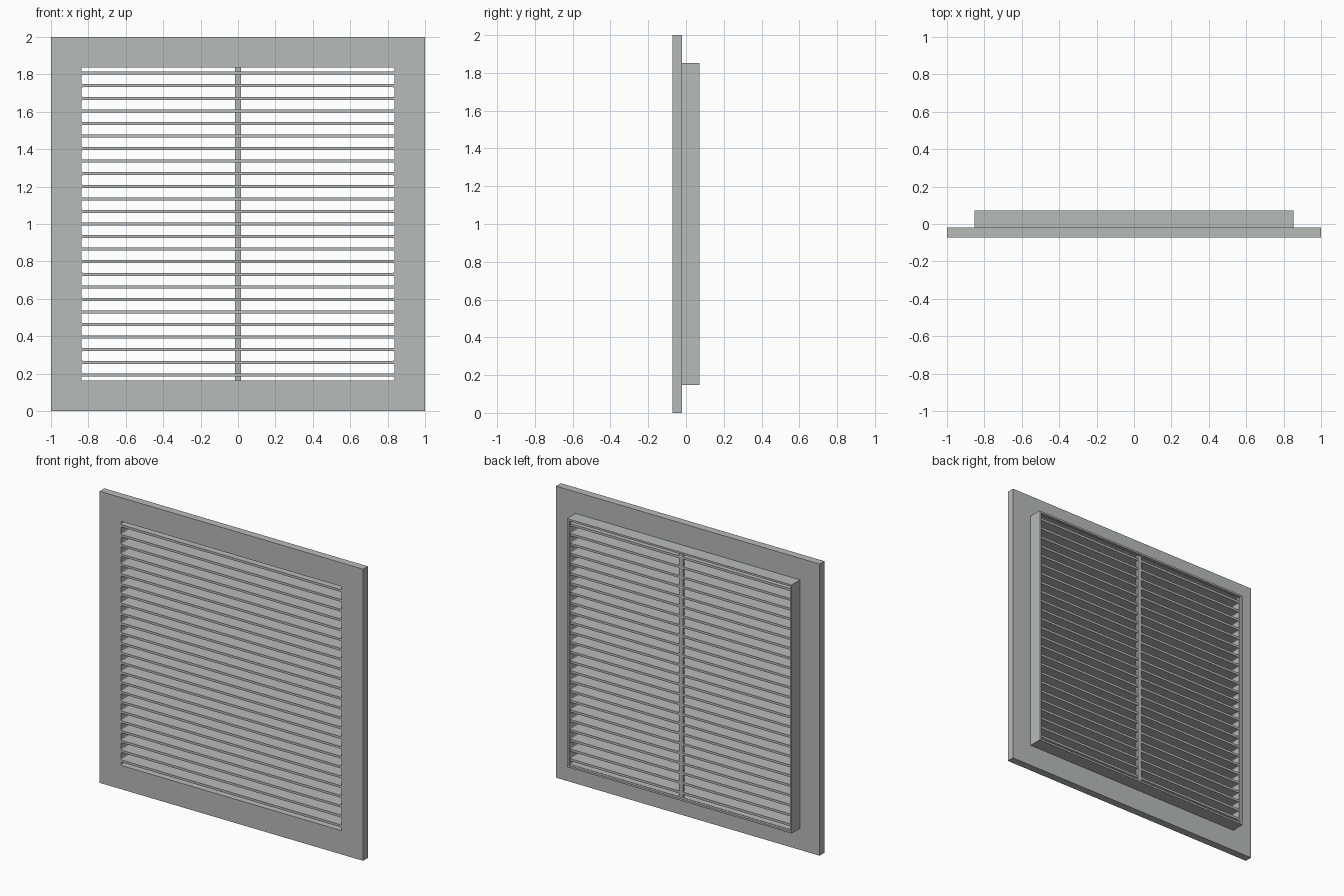
import bpy, bmesh, math

if "Cube" in bpy.data.objects:
    bpy.data.objects.remove(bpy.data.objects["Cube"])

# One flat grey for the whole vent
grey = bpy.data.materials.new("light_grey")
grey.diffuse_color = (0.47, 0.50, 0.49, 1)
grey.use_nodes = True
grey.node_tree.nodes["Principled BSDF"].inputs["Base Color"].default_value = grey.diffuse_color


def new_object(name, bm):
    bmesh.ops.recalc_face_normals(bm, faces=bm.faces)
    mesh = bpy.data.meshes.new(name)
    bm.to_mesh(mesh)
    bm.free()
    mesh.materials.append(grey)
    obj = bpy.data.objects.new(name, mesh)
    bpy.context.collection.objects.link(obj)
    return obj


def add_prism(bm, x, z0, z1, y0, y1, r=0.0, seg=4):
    """Rectangle -x..x, z0..z1 (optionally round-cornered) extruded along y."""
    pts = []
    for k, (sx, sz) in enumerate([(1, 1), (-1, 1), (-1, -1), (1, -1)]):
        cx = sx * (x - r)
        cz = (z1 - r) if sz > 0 else (z0 + r)
        for s in range(seg + 1 if r else 1):
            a = math.pi / 2 * (k + s / seg)
            pts.append((cx + r * math.cos(a), cz + r * math.sin(a)))
    front = [bm.verts.new((px, y0, pz)) for px, pz in pts]
    back = [bm.verts.new((px, y1, pz)) for px, pz in pts]
    n = len(pts)
    bm.faces.new(front)
    bm.faces.new(back[::-1])
    for i in range(n):
        j = (i + 1) % n
        bm.faces.new((front[j], front[i], back[i], back[j]))


def prism(name, *args):
    bm = bmesh.new()
    add_prism(bm, *args)
    return new_object(name, bm)


def combine(target, other, operation):
    mod = target.modifiers.new("combine", 'BOOLEAN')
    mod.operation = operation
    mod.solver = 'EXACT'
    mod.object = other
    bpy.context.view_layer.objects.active = target
    bpy.ops.object.modifier_apply(modifier=mod.name)
    bpy.data.objects.remove(other, do_unlink=True)


DEPTH, FLANGE_BACK, SLAT_BACK = 0.072, -0.02, 0.055
PITCH, HALF_SLAT, OPEN = 0.0672, 0.008, 0.837

# Flange with the shallower duct collar behind it
grille = prism("louvre_grille", 1.0, 0.0, 2.0, -DEPTH, FLANGE_BACK)
combine(grille, prism("collar", 0.852, 0.148, 1.852, -0.05, DEPTH), 'UNION')

# Recess inside the collar, leaving a thin rim
combine(grille, prism("recess", 0.839, 0.161, 1.839, SLAT_BACK, 0.1), 'DIFFERENCE')

# Round-cornered slots, leaving 25 horizontal slats
bm = bmesh.new()
slats = [1 + (i - 12) * PITCH for i in range(25)]
lows = [1 - OPEN] + [z + HALF_SLAT for z in slats]
highs = [z - HALF_SLAT for z in slats] + [1 + OPEN]
for lo, hi in zip(lows, highs):
    add_prism(bm, OPEN, lo, hi, -0.1, 0.065, 0.008)
combine(grille, new_object("slots", bm), 'DIFFERENCE')

# Upright rib tying the slats together at the back
prism("centre_rib", 0.015, 0.162, 1.838, 0.038, SLAT_BACK + 0.001)
